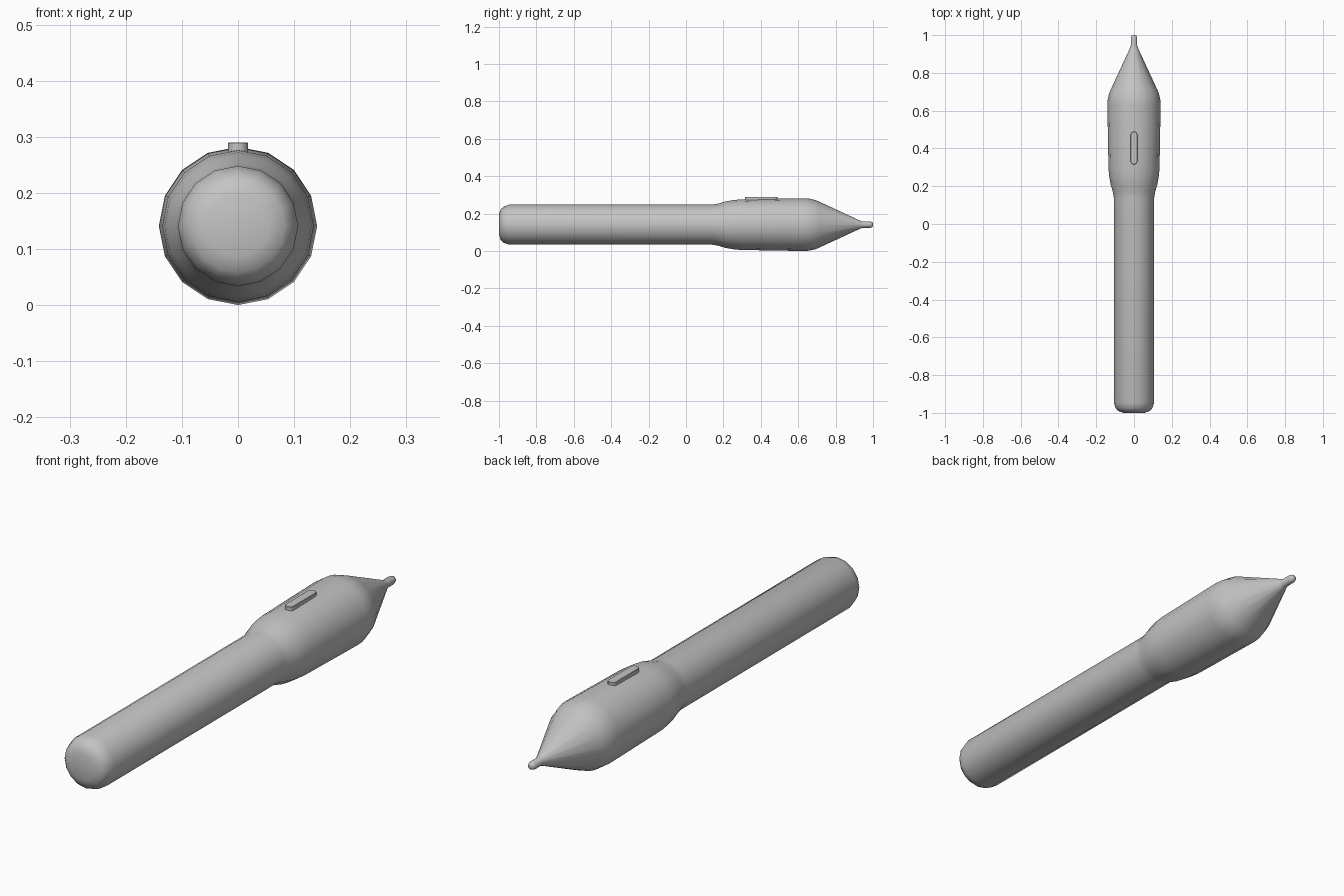
import bpy, bmesh, math
from mathutils import Vector, Matrix

cube = bpy.data.objects.get("Cube")
if cube:
    bpy.data.objects.remove(cube, do_unlink=True)

AXIS_Z = 0.141
SIDES = 16

grey = bpy.data.materials.new("plain grey")
grey.use_nodes = True
colour = (0.55, 0.55, 0.55, 1)
grey.diffuse_color = colour
grey.node_tree.nodes["Principled BSDF"].inputs["Base Color"].default_value = colour


def finish(name, bm, angle):
    """Turn a bmesh into a smooth-shaded grey object."""
    bmesh.ops.remove_doubles(bm, verts=bm.verts, dist=0.0005)
    bmesh.ops.recalc_face_normals(bm, faces=bm.faces)
    mesh = bpy.data.meshes.new(name)
    bm.to_mesh(mesh)
    bm.free()
    mesh.materials.append(grey)
    obj = bpy.data.objects.new(name, mesh)
    bpy.context.collection.objects.link(obj)
    bpy.ops.object.select_all(action="DESELECT")
    obj.select_set(True)
    bpy.context.view_layer.objects.active = obj
    bpy.ops.object.shade_smooth_by_angle(angle=math.radians(angle))
    return obj


# Pen body: (y, radius) profile turned around the long axis
profile = [
    (-1.0, 0), (-1.0, 0.055), (-0.99, 0.083), (-0.975, 0.097), (-0.945, 0.107),
    (0.14, 0.107), (0.17, 0.112), (0.21, 0.124), (0.25, 0.131), (0.29, 0.135),
    (0.40, 0.137), (0.63, 0.141), (0.66, 0.139), (0.69, 0.132), (0.71, 0.124),
    (0.93, 0.022), (0.945, 0.017), (0.985, 0.017), (0.996, 0.013), (1.0, 0.006), (1.0, 0),
]
bm = bmesh.new()
points = [bm.verts.new((r, y, 0)) for y, r in profile]
edges = [bm.edges.new(pair) for pair in zip(points, points[1:])]
bmesh.ops.spin(bm, geom=points + edges, cent=(0, 0, 0), axis=(0, 1, 0),
               angle=math.tau, steps=SIDES, use_duplicate=False)
bmesh.ops.translate(bm, verts=bm.verts, vec=(0, 0, AXIS_Z))
finish("pen_body", bm, 60)

# Side button: a long plate with rounded ends
bm = bmesh.new()
half_width, y_min, y_max = 0.018, 0.315, 0.49
outline = []
for centre, start in ((y_max - half_width, 0), (y_min + half_width, math.pi)):
    for i in range(7):
        a = start + math.pi * i / 6
        outline.append(bm.verts.new((half_width * math.cos(a),
                                     centre + half_width * math.sin(a), 0.268)))
base = bm.faces.new(outline)
top = bmesh.ops.extrude_face_region(bm, geom=[base])["geom"]
bmesh.ops.translate(bm, verts=[v for v in top if isinstance(v, bmesh.types.BMVert)],
                    vec=(0, 0, 0.022))
rim = [e for e in bm.edges if all(v.co.z > 0.28 for v in e.verts)]
bmesh.ops.bevel(bm, geom=rim, offset=0.0015, segments=1, affect="EDGES")
finish("side_button", bm, 35)
